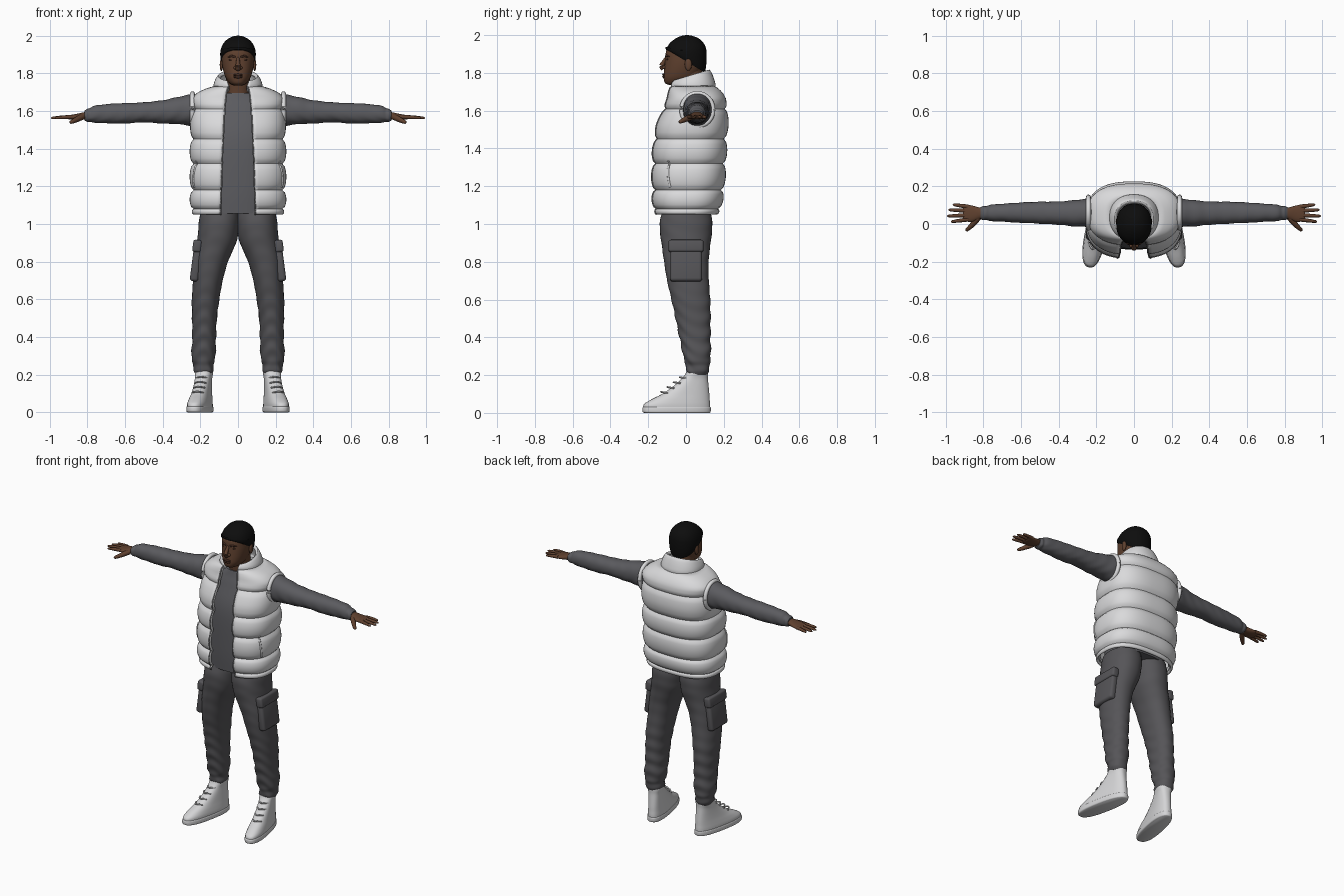
import bpy, bmesh
from math import sin, cos, pi, asin, sqrt
from mathutils import Matrix, Vector

cube = bpy.data.objects.get("Cube")
if cube:
    bpy.data.objects.remove(cube)

made = []


def material(name, *rgb):
    m = bpy.data.materials.new(name)
    m.use_nodes = True
    m.diffuse_color = (*rgb, 1)
    m.node_tree.nodes["Principled BSDF"].inputs["Base Color"].default_value = (*rgb, 1)
    return m


WHITE = material("vest_white", .70, .70, .71)
SHOE = material("shoe_white", .66, .66, .67)
SHIRT = material("shirt_grey", .105, .105, .115)
PANTS = material("trouser_grey", .092, .09, .097)
SKIN = material("brown_skin", .115, .052, .028)
SHADE = material("dark_skin", .06, .026, .016)
HAIR = material("black_hair", .004, .004, .004)
TRIM = material("trim_grey", .28, .28, .29)


def add(name, verts, faces, mat, side=1, xf=Matrix()):
    """Mesh object; side -1 mirrors it to the model's right."""
    pts = [xf @ Vector(v) for v in verts]
    if side < 0:
        pts = [(-p.x, p.y, p.z) for p in pts]
        faces = [f[::-1] for f in faces]
    me = bpy.data.meshes.new(name)
    me.from_pydata([tuple(p) for p in pts], [], faces)
    me.materials.append(mat)
    ob = bpy.data.objects.new(name, me)
    bpy.context.collection.objects.link(ob)
    made.append(ob)
    return ob


def skin(name, rings, mat, side=1, xf=Matrix(), closed=True):
    """Bridge a stack of equal rings."""
    n, k = len(rings[0]), len(rings)
    faces = [(a * n + i, a * n + (i + 1) % n, (a + 1) * n + (i + 1) % n, (a + 1) * n + i)
             for a in range(k - 1) for i in range(n if closed else n - 1)]
    if closed:
        faces += [tuple(reversed(range(n))), tuple(range(n * (k - 1), n * k))]
    return add(name, [p for r in rings for p in r], faces, mat, side, xf)


def smooth_rows(rows, steps=5):
    """Catmull-Rom interpolation between table rows."""
    out = []
    for i in range(len(rows) - 1):
        a, b, c, d = (rows[max(0, min(len(rows) - 1, i + j))] for j in (-1, 0, 1, 2))
        for s in range(steps):
            t = s / steps
            out.append([q + .5 * t * (r - p + t * (2 * p - 5 * q + 4 * r - w + t * (3 * (q - r) + w - p)))
                        for p, q, r, w in zip(a, b, c, d)])
    return out + [list(rows[-1])]


def ring(row, n=40, power=2.2, ripple=0, swap=False):
    """Rounded section: height, centre, half width, front, back, tilt, front gap."""
    h, cu, ru, v0, v1, tilt, gap = (list(row) + [0, 0])[:7]
    d = asin((gap / ru) ** (power / 2)) if gap else 0
    vc, rv = (v0 + v1) / 2, (v1 - v0) / 2
    pts = []
    for i in range(n + 1 if gap else n):
        t = -pi / 2 + d + (2 * pi - 2 * d) * i / n
        s = 1 + ripple * sin(75 * h + 3 * sin(t) + 2 * cos(2 * t))
        c, w = (abs(f) ** (2 / power) * (1 if f > 0 else -1) * s for f in (cos(t), sin(t)))
        u, v, z = cu + ru * c, vc + rv * w, h + tilt * rv * w
        pts.append((z, u, v) if swap else (u, v, z))
    return pts


def loft(name, rows, mat, side=1, xf=Matrix(), **kw):
    return skin(name, [ring(r, **kw) for r in smooth_rows(rows)], mat, side, xf)


def tube(name, pts, radii, mat, side=1, xf=Matrix(), n=10):
    pts = [Vector(p) for p in pts]
    if not isinstance(radii, (list, tuple)):
        radii = [radii] * len(pts)
    rings = []
    for i, p in enumerate(pts):
        tan = pts[min(i + 1, len(pts) - 1)] - pts[max(i - 1, 0)]
        q = tan.to_track_quat('Z', 'Y')
        rings.append([p + q @ Vector((cos(2 * pi * j / n), sin(2 * pi * j / n), 0)) * radii[i] for j in range(n)])
    return skin(name, rings, mat, side, xf)


def blob(name, loc, size, mat, side=1):
    rows = [[loc[2] - size[2] * cos(pi * i / 10), loc[0], size[0] * sin(pi * i / 10) + 1e-4,
             loc[1] - size[1] * sin(pi * i / 10), loc[1] + size[1] * sin(pi * i / 10)] for i in range(11)]
    return skin(name, [ring(r, 16, 2) for r in rows], mat, side)


def box(name, loc, size, mat, side, lean, bevel):
    bm = bmesh.new()
    bmesh.ops.create_cube(bm, size=1)
    bmesh.ops.scale(bm, vec=size, verts=bm.verts)
    bmesh.ops.bevel(bm, geom=bm.edges[:], offset=bevel, segments=3, profile=.5, affect='EDGES')
    bm.verts.index_update()
    ob = add(name, [v.co.copy() for v in bm.verts], [tuple(v.index for v in f.verts) for f in bm.faces],
             mat, side, Matrix.Translation(loc) @ Matrix.Rotation(lean, 4, 'Y'))
    bm.free()
    return ob


# Head, neck and hair
loft("neck", [(1.6, 0, .075, -.04, .1), (1.7, 0, .064, -.045, .085), (1.82, 0, .064, -.06, .085)], SKIN)
loft("head", [(1.735, 0, .02, -.085, -.02), (1.745, 0, .042, -.11, .02), (1.77, 0, .062, -.118, .055),
              (1.8, 0, .074, -.117, .075), (1.84, 0, .083, -.113, .095), (1.88, 0, .086, -.109, .1),
              (1.92, 0, .084, -.104, .1), (1.96, 0, .068, -.078, .083), (1.985, 0, .03, -.03, .04)], SKIN)
loft("hair", [(1.862, 0, .087, -.102, .1, -.6), (1.885, 0, .0935, -.109, .107, -.4), (1.92, 0, .093, -.105, .108, -.2),
              (1.955, 0, .08, -.088, .095, -.08), (1.982, 0, .055, -.055, .068), (1.996, 0, .026, -.024, .034),
              (2, 0, .004, 0, .008)], HAIR)
tube("nose", smooth_rows([(0, -.1, 1.886), (0, -.12, 1.855), (0, -.128, 1.836), (0, -.118, 1.822)]),
     [.007 + .0075 * min(1, i / 9) for i in range(16)], SKIN)
for z, part in ((1.791, "upper_lip"), (1.78, "lower_lip")):
    blob(part, (0, -.115, z), (.025, .011, .007), SHADE)

# Vest body, as puffed bands between seams
BASE = [(1.05, .236, -.16, .165, .092), (1.18, .236, -.165, .185, .088), (1.32, .236, -.165, .195, .084),
        (1.45, .236, -.156, .2, .078), (1.52, .234, -.14, .205, .075), (1.61, .232, -.108, .206, .07),
        (1.665, .226, -.08, .19, .064), (1.7, .195, -.075, .172, .06), (1.72, .155, -.075, .155, .055),
        (1.735, .118, -.07, .14, .052)]
SEAMS = [1.05, 1.08, 1.18, 1.32, 1.45, 1.61, 1.735]


def vest_ring(z, puff):
    for a, b in zip(BASE, BASE[1:]):
        if z <= b[0] + 1e-6:
            break
    t = (z - a[0]) / (b[0] - a[0])
    rx, v0, v1, gap = (p + (q - p) * t for p, q in zip(a[1:], b[1:]))
    return ring((z, 0, rx + puff, v0 - puff, v1 + puff, 0, gap), n=64, power=2.6)


vest_rings = []
for lo, hi in zip(SEAMS, SEAMS[1:]):
    depth = min(.021, (hi - lo) * .3)
    for s in range(9):
        vest_rings.append(vest_ring(lo + (hi - lo) * s / 9, depth * sqrt(sin(pi * s / 9))))
vest_rings.append(vest_ring(SEAMS[-1], 0))
collar_rows = smooth_rows([(1.7, 0, .122, -.075, .148, 0, .052), (1.725, 0, .13, -.085, .157, .05, .052),
                           (1.75, 0, .127, -.088, .15, .12, .054), (1.775, 0, .115, -.085, .135, .25, .056),
                           (1.787, 0, .104, -.078, .123, .3, .058)])
vest = skin("puffer_vest", vest_rings, WHITE, closed=False)
collar = skin("vest_collar", [ring(r, 48) for r in collar_rows], WHITE, closed=False)
for ob in (vest, collar):
    mod = ob.modifiers.new("padding", 'SOLIDIFY')
    mod.thickness, mod.offset = .02, -1

# Shirt body
loft("shirt_body", [(1.057, 0, .19, -.132, .14), (1.2, 0, .19, -.136, .15), (1.45, 0, .19, -.126, .16),
                    (1.6, 0, .18, -.082, .165), (1.66, 0, .14, -.06, .13), (1.695, 0, .08, -.05, .1)], SHIRT, power=2.5)

SHOE_ROWS = [(.018, 0, .054, -.29, .068), (.045, 0, .054, -.288, .068), (.07, 0, .051, -.25, .066),
             (.1, 0, .047, -.19, .064), (.14, 0, .044, -.13, .06), (.18, 0, .043, -.085, .056),
             (.205, 0, .046, -.064, .056), (.225, 0, .046, -.055, .056)]

for side, tag in ((1, "left_"), (-1, "right_")):
    # Face details
    blob(tag + "ear", (.088, .012, 1.845), (.009, .019, .033), SKIN, side)
    blob(tag + "eye", (.034, -.096, 1.872), (.016, .008, .006), SHADE, side)
    blob(tag + "nostril", (.014, -.115, 1.829), (.01, .012, .009), SKIN, side)
    tube(tag + "brow", [(.014, -.107, 1.887), (.034, -.103, 1.892), (.055, -.088, 1.886)], [.005, .006, .003], SHADE, side)

    # Vest armhole binding, zip edge and slanted pocket
    tube(tag + "armhole", [(.242, .06 + .083 * cos(a * pi / 16), 1.605 + .087 * sin(a * pi / 16)) for a in range(33)],
         .013, WHITE, side)
    tube(tag + "zip", [Vector(r[0]) for r in vest_rings], .004, TRIM, side, n=6)
    slit = [Vector(r[9]).lerp(Vector(r[10]), (1.34 - r[0][2]) / .16) for r in vest_rings if 1.185 < r[0][2] < 1.34]
    tube(tag + "vest_pocket", slit, .006, WHITE, side, n=8)

    # Sleeve with gathered cuff
    loft(tag + "sleeve", [(.18, .06, .07, 1.525, 1.685), (.25, .06, .074, 1.522, 1.688), (.32, .057, .069, 1.53, 1.674),
                          (.4, .058, .062, 1.533, 1.657), (.5, .06, .058, 1.54, 1.646), (.6, .06, .054, 1.533, 1.642),
                          (.7, .06, .047, 1.535, 1.636), (.76, .059, .043, 1.538, 1.628), (.785, .058, .037, 1.542, 1.616),
                          (.8, .058, .038, 1.542, 1.612), (.815, .058, .031, 1.55, 1.602)],
         SHIRT, side, ripple=.018, swap=True)

    # Hand
    loft(tag + "palm", [(.79, .058, .025, 1.555, 1.598), (.825, .057, .032, 1.555, 1.592), (.86, .055, .043, 1.553, 1.584),
                        (.895, .058, .044, 1.555, 1.578), (.908, .058, .035, 1.56, 1.574)], SKIN, side, swap=True)
    for finger, y0, x1, y1 in (("index", .024, .972, .012), ("middle", .047, .992, .042),
                               ("ring", .07, .985, .075), ("little", .092, .962, .103)):
        path = [(.88 + (x1 - .88) * t, y0 + (y1 - y0) * t, 1.568 - .006 * t * t) for t in (0, .35, .7, .93, 1)]
        tube(tag + finger + "_finger", path, [.011, .0105, .009, .007, .003], SKIN, side)
    tube(tag + "thumb", [(.825, .035, 1.57), (.85, .005, 1.558), (.872, -.018, 1.547), (.888, -.032, 1.54),
                         (.893, -.036, 1.538)], [.016, .015, .012, .009, .003], SKIN, side)

    # Trouser leg: gathered shin below, plain thigh above
    legs = [(.2, .183, .044, .012, .113), (.22, .183, .053, .0, .124), (.25, .184, .052, 0, .122),
            (.28, .184, .062, -.01, .13), (.33, .182, .064, -.02, .131), (.4, .18, .063, -.035, .13),
            (.5, .178, .066, -.055, .13), (.6, .172, .073, -.077, .128), (.7, .16, .079, -.1, .121),
            (.8, .143, .09, -.116, .12), (.9, .114, .104, -.13, .13), (.96, .105, .107, -.138, .138),
            (1.02, .1, .107, -.137, .138), (1.07, .098, .1, -.125, .13)]
    rows = smooth_rows(legs, 8)
    skin(tag + "trouser_leg", [ring(r, ripple=.04 * max(.15, min(1, 2.2 - 3 * r[0]))) for r in rows], PANTS, side)

    # Cargo pocket and flap
    box(tag + "cargo_pocket", (.222, .0, .79), (.046, .17, .19), PANTS, side, -.13, .016)
    box(tag + "pocket_flap", (.217, .0, .883), (.046, .185, .065), PANTS, side, -.13, .012)

    # Shoe, turned outwards
    turn = Matrix.Translation((.18, .06, 0)) @ Matrix.Rotation(.2, 4, 'Z')
    loft(tag + "shoe_upper", SHOE_ROWS, SHOE, side, turn, power=2.5)
    loft(tag + "shoe_sole", [(0, 0, .053, -.285, .066), (.006, 0, .058, -.295, .071), (.026, 0, .058, -.296, .072),
                             (.032, 0, .055, -.29, .069)], SHOE, side, turn, power=2.5)
    for k in range(4):
        z = .105 + .026 * k
        y = -.225 + (z - .08) * 1.3
        tube(tag + "lace_%d" % (k + 1), smooth_rows([(-.03, y + .028, z), (0, y - .004, z + .006), (.03, y + .028, z)]),
             .0045, SHOE, side, turn, n=8)

# Smooth shading with crisp edges kept
bpy.ops.object.select_all(action='DESELECT')
for ob in made:
    ob.select_set(True)
bpy.context.view_layer.objects.active = made[0]
bpy.ops.object.shade_smooth_by_angle(angle=.8)
